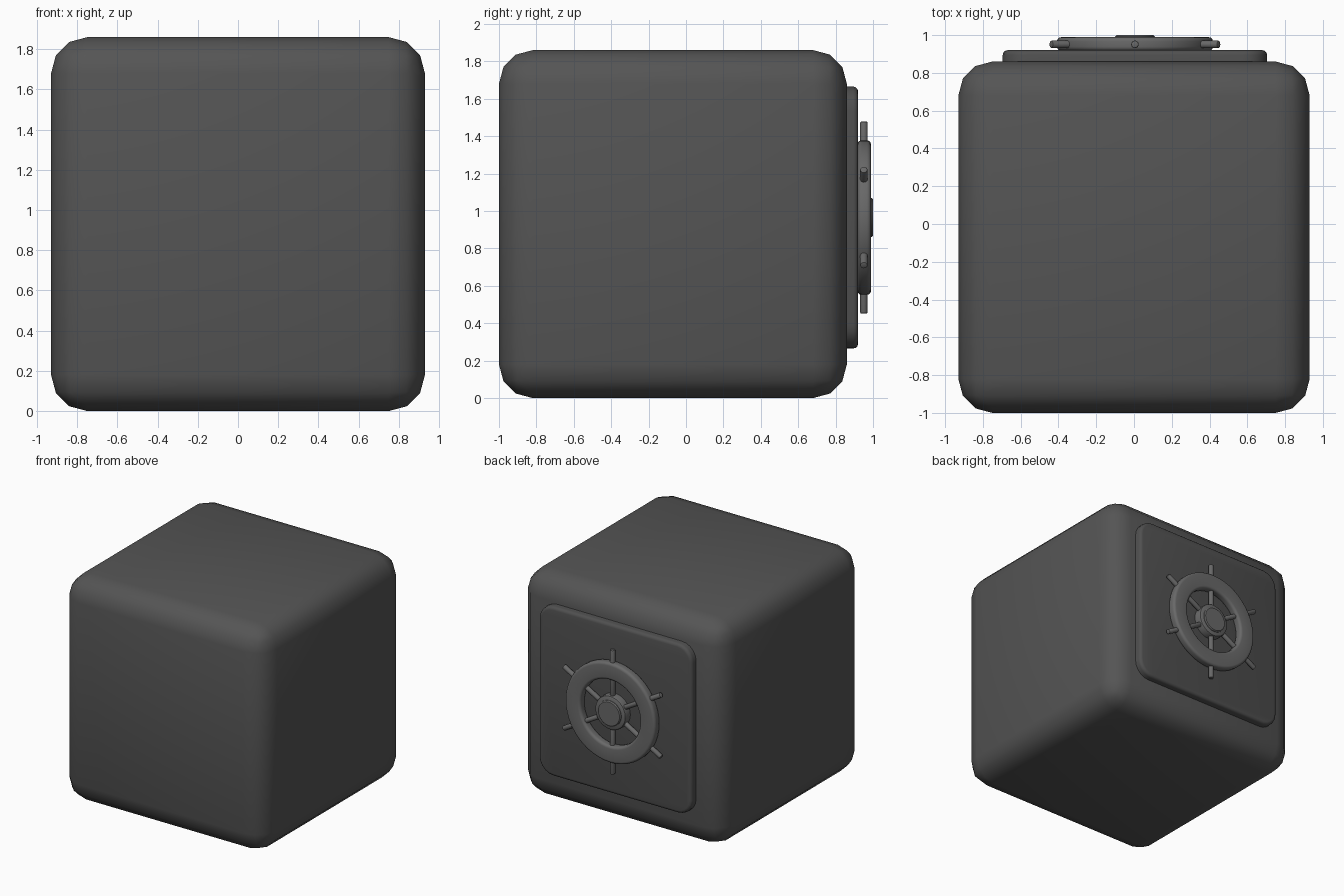
import bpy, bmesh, math
from mathutils import Matrix, Vector

if "Cube" in bpy.data.objects:
    bpy.data.objects.remove(bpy.data.objects["Cube"])

CX, CZ = 0.005, 0.965  # centre of the door and wheel


def paint(name, value):
    mat = bpy.data.materials.new(name)
    mat.diffuse_color = (value, value, value, 1)
    mat.use_nodes = True
    mat.node_tree.nodes["Principled BSDF"].inputs["Base Color"].default_value = mat.diffuse_color
    return mat


BODY, DOOR, METAL = paint("body_grey", 0.09), paint("door_grey", 0.08), paint("wheel_grey", 0.14)


def finish(bm, name, mat, angle=40):
    bmesh.ops.recalc_face_normals(bm, faces=bm.faces)
    me = bpy.data.meshes.new(name)
    bm.to_mesh(me)
    bm.free()
    me.materials.append(mat)
    ob = bpy.data.objects.new(name, me)
    bpy.context.collection.objects.link(ob)
    bpy.ops.object.select_all(action='DESELECT')
    ob.select_set(True)
    bpy.context.view_layer.objects.active = ob
    bpy.ops.object.shade_smooth_by_angle(angle=math.radians(angle))
    return ob


def box(size, centre):
    bm = bmesh.new()
    bmesh.ops.create_cube(bm, size=1, matrix=Matrix.Translation(centre) @ Matrix.Diagonal((*size, 1)))
    return bm


def bevel(bm, edges, width, segments):
    bmesh.ops.bevel(bm, geom=edges, offset=width, segments=segments, profile=0.5, affect='EDGES')


def lathe(name, profile, steps=48, closed=False):
    """Revolve (radius, y) points around the wheel axis."""
    bm = bmesh.new()
    vs = [bm.verts.new((CX + r, y, CZ)) for r, y in profile]
    n = len(vs)
    es = [bm.edges.new((vs[i], vs[(i + 1) % n])) for i in range(n if closed else n - 1)]
    bmesh.ops.spin(bm, geom=vs + es, cent=(CX, 0, CZ), axis=(0, 1, 0),
                   angle=math.tau, steps=steps, use_duplicate=False)
    bmesh.ops.remove_doubles(bm, verts=bm.verts, dist=1e-4)
    return finish(bm, name, METAL)


def rounded_section(r0, r1, y0, y1, b, seg=4):
    """Rounded rectangle cross-section in (radius, y)."""
    pts = []
    corners = [(r1 - b, y1 - b), (r0 + b, y1 - b), (r0 + b, y0 + b), (r1 - b, y0 + b)]
    for k, (r, y) in enumerate(corners):
        for i in range(seg + 1):
            a = math.pi / 2 * (k + i / seg)
            pts.append((r + b * math.cos(a), y + b * math.sin(a)))
    return pts


# Safe body: heavily rounded cube
bm = box((1.86, 1.86, 1.86), (0, -0.07, 0.93))
bevel(bm, bm.edges[:], 0.18, 3)
finish(bm, "safe_body", BODY)

# Door: rounded corners, then a softened outer rim
bm = box((1.4, 0.12, 1.4), (CX, 0.86, CZ))
bevel(bm, [e for e in bm.edges if abs(e.verts[0].co.y - e.verts[1].co.y) > 0.05], 0.13, 5)
bevel(bm, [e for e in bm.edges if all(v.co.y > 0.9 for v in e.verts)], 0.025, 3)
finish(bm, "door", DOOR)

# Wheel rim, hub collar and hub cap
lathe("wheel_rim", rounded_section(0.272, 0.413, 0.917, 0.989, 0.022), closed=True)
lathe("hub_collar", [(0, 0.91), (0.14, 0.91), (0.14, 0.97), (0.136, 0.981), (0.125, 0.987), (0, 0.987)])
lathe("hub_cap", [(0, 0.95), (0.105, 0.95), (0.105, 0.992), (0.097, 1.0), (0, 1.0)])

# Six handle spokes running through the rim
for i in range(6):
    a = math.radians(90 + 60 * i)
    bm = bmesh.new()
    bmesh.ops.create_cone(bm, cap_ends=True, segments=16, radius1=0.02, radius2=0.02, depth=0.413)
    rims = [e for e in bm.edges if abs(e.verts[0].co.z - e.verts[1].co.z) < 1e-4]
    bevel(bm, rims, 0.006, 2)
    d = Vector((math.cos(a), 0, math.sin(a)))
    rot = d.to_track_quat('Z', 'Y').to_matrix().to_4x4()
    bm.transform(Matrix.Translation(Vector((CX, 0.951, CZ)) + d * 0.3065) @ rot)
    finish(bm, f"handle_spoke_{i + 1}", METAL)
